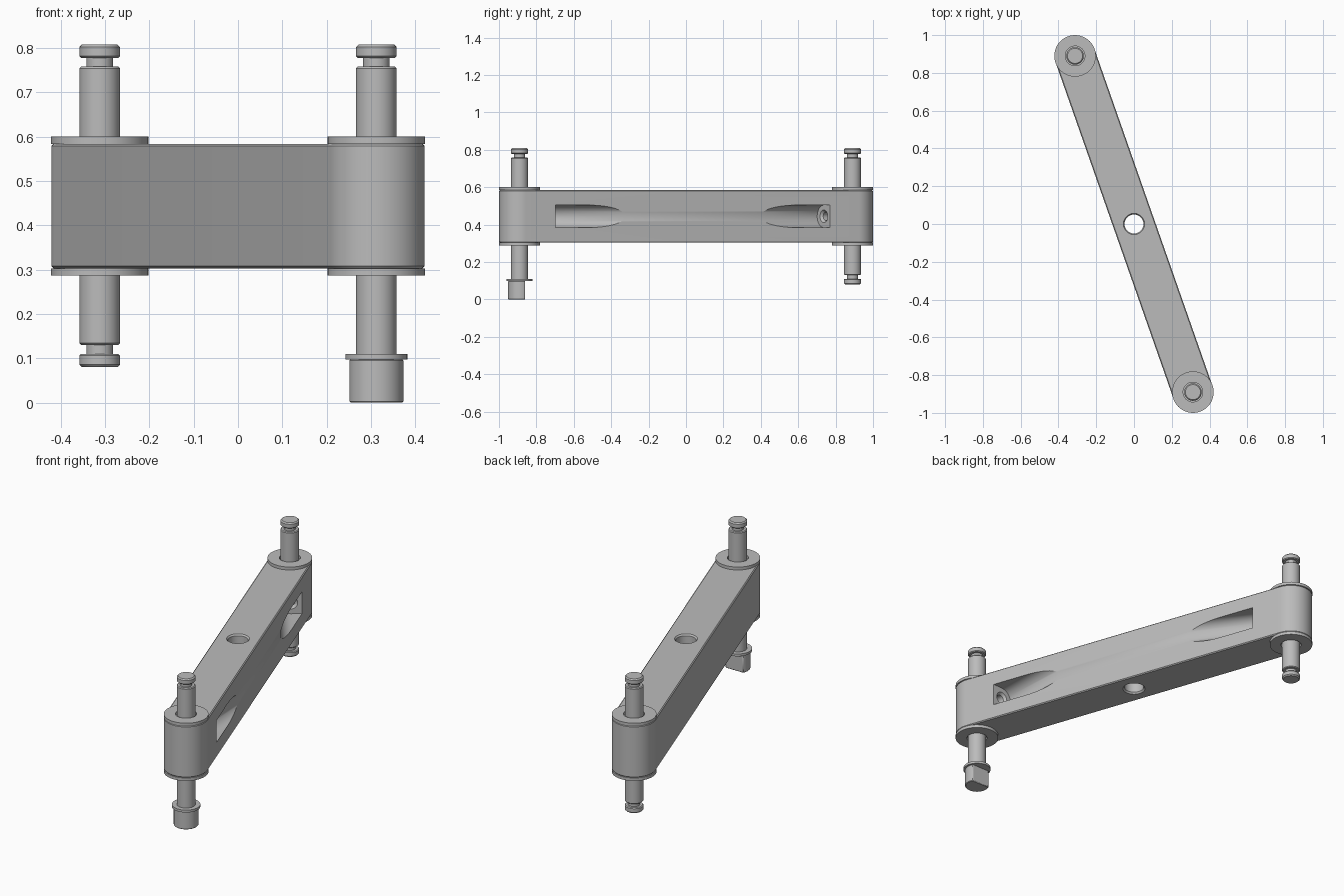
import bpy, bmesh
from math import sin, cos, pi, radians, hypot
from mathutils import Vector, Matrix

cube = bpy.data.objects.get("Cube")
if cube:
    bpy.data.objects.remove(cube, do_unlink=True)

GREY = (0.5, 0.5, 0.5, 1)
metal = bpy.data.materials.new("grey metal")
metal.use_nodes = True
metal.diffuse_color = GREY
metal.node_tree.nodes["Principled BSDF"].inputs["Base Color"].default_value = GREY

# Arm layout: pin centres, direction along the arm, and sideways normal
PX, PY, R = 0.312, 0.89, 0.109
MID = 0.444
U = Vector((-PX, PY, 0)).normalized()
N = Vector((U.y, -U.x, 0))
Z = Vector((0, 0, 1))
HALF = hypot(PX, PY)


def finish(name, bm):
    bmesh.ops.recalc_face_normals(bm, faces=bm.faces)
    mesh = bpy.data.meshes.new(name)
    bm.to_mesh(mesh)
    bm.free()
    obj = bpy.data.objects.new(name, mesh)
    bpy.context.collection.objects.link(obj)
    mesh.materials.append(metal)
    return obj


def select(obj):
    bpy.ops.object.select_all(action='DESELECT')
    obj.select_set(True)
    bpy.context.view_layer.objects.active = obj


def smooth(obj):
    select(obj)
    bpy.ops.object.shade_smooth_by_angle(angle=radians(30))


def arc(r, start, end, n, cx=0):
    steps = [radians(start + (end - start) * i / n) for i in range(n + 1)]
    return [(cx + r * cos(a), r * sin(a)) for a in steps]


def prism(name, outline, origin, ex, ey, ez, low, high):
    """Extrude a flat outline along ez."""
    bm = bmesh.new()
    rings = [[bm.verts.new(origin + ex * x + ey * y + ez * h) for x, y in outline]
             for h in (low, high)]
    n = len(outline)
    for ring in rings:
        bm.faces.new(ring)
    for i in range(n):
        j = (i + 1) % n
        bm.faces.new((rings[0][i], rings[0][j], rings[1][j], rings[1][i]))
    return finish(name, bm)


def lathe(name, profile, origin, axis=Z, closed=False, segs=48):
    """Spin (radius, height) points around an axis."""
    bm = bmesh.new()
    vs = [bm.verts.new((r, 0, h)) for r, h in profile]
    edges = [bm.edges.new(p) for p in zip(vs, vs[1:])]
    if closed:
        edges.append(bm.edges.new((vs[-1], vs[0])))
    bmesh.ops.spin(bm, geom=vs + edges, cent=(0, 0, 0), axis=(0, 0, 1),
                   angle=2 * pi, steps=segs, use_duplicate=False)
    bmesh.ops.remove_doubles(bm, verts=bm.verts, dist=1e-5)
    turn = Z.rotation_difference(axis).to_matrix().to_4x4()
    bm.transform(Matrix.Translation(origin) @ turn)
    return finish(name, bm)


def cut(obj, cutter):
    cutter.hide_render = True
    mod = obj.modifiers.new("cut", 'BOOLEAN')
    mod.operation, mod.solver, mod.object = 'DIFFERENCE', 'EXACT', cutter
    select(obj)
    bpy.ops.object.modifier_apply(modifier=mod.name)
    bpy.data.objects.remove(cutter, do_unlink=True)


# Arm body with rounded ends and chamfered rims
outline = arc(R, -90, 90, 32, HALF) + arc(R, 90, 270, 32, -HALF)
arm = prism("arm_body", outline, Vector((0, 0, 0)), U, N, Z, 0.303, 0.584)
bev = arm.modifiers.new("rim", 'BEVEL')
bev.width, bev.segments, bev.limit_method = 0.005, 1, 'ANGLE'
select(arm)
bpy.ops.object.modifier_apply(modifier=bev.name)

# Central through hole, chamfered at both faces
half_hole = [(0.068, 0.155), (0.05, 0.132)]
hole = [(0, -0.155)] + [(r, -h) for r, h in half_hole] + half_hole[::-1] + [(0, 0.155)]
cut(arm, lathe("hole_cutter", hole, Vector((0, 0, MID))))

# Slanted screw pockets on one side, each aimed at its pin
TILT = radians(17)
pocket = arc(0.06, 180, 360, 24) + [(0.06, 0.2), (-0.06, 0.2)]
SEAT = 0.19
for end in (-1, 1):
    centre = U * (end * HALF) + Z * MID
    axis = -end * cos(TILT) * U + sin(TILT) * N
    out = end * sin(TILT) * U + cos(TILT) * N
    cut(arm, prism("pocket_cutter", pocket, centre, Z, out, axis, SEAT, 0.85))
    bore = [(0, 0.06), (0.022, 0.06), (0.022, SEAT - 0.012),
            (0.036, SEAT + 0.002), (0, SEAT + 0.002)]
    cut(arm, lathe("screw_hole_cutter", bore, centre, axis))
smooth(arm)

# Washers above and below each end of the arm
for end, where in ((-1, "front"), (1, "back")):
    spot = Vector((-end * PX, end * PY, 0))
    for low, side in ((0.287, "lower"), (0.584, "upper")):
        ring = [(0.052, low), (0.11, low), (0.11, low + 0.016), (0.052, low + 0.016)]
        smooth(lathe(f"{where}_{side}_washer", ring, spot, closed=True))

# Pins with clip grooves and chamfered heads
P, G, C = 0.046, 0.03, 0.006


def pin_tip(tip, inward):
    """Grooved end of a pin, listed from the tip inward."""
    steps = [(0, 0), (P - C, 0), (P, C), (P, 0.026), (P - 0.004, 0.03),
             (G, 0.03), (G, 0.05), (P - 0.004, 0.05), (P, 0.054)]
    return [(r, tip + inward * h) for r, h in steps]


top = pin_tip(0.808, -1)[::-1]
back = Vector((-PX, PY, 0))
front = Vector((PX, -PY, 0))
smooth(lathe("back_pin", pin_tip(0.08, 1) + top, back))
smooth(lathe("front_pin", [(0, 0.1), (P, 0.1)] + top, front))

# Collar and flat-sided drive end under the front pin
collar = [(0, 0.097), (0.07, 0.097), (0.07, 0.11), (0, 0.11)]
smooth(lathe("front_pin_collar", collar, front))
key = prism("front_pin_key", arc(0.061, 150, 390, 36), front,
            Vector((1, 0, 0)), Vector((0, 1, 0)), Z, 0, 0.098)
bev = key.modifiers.new("rim", 'BEVEL')
bev.width, bev.segments, bev.limit_method = 0.003, 1, 'ANGLE'
smooth(key)
